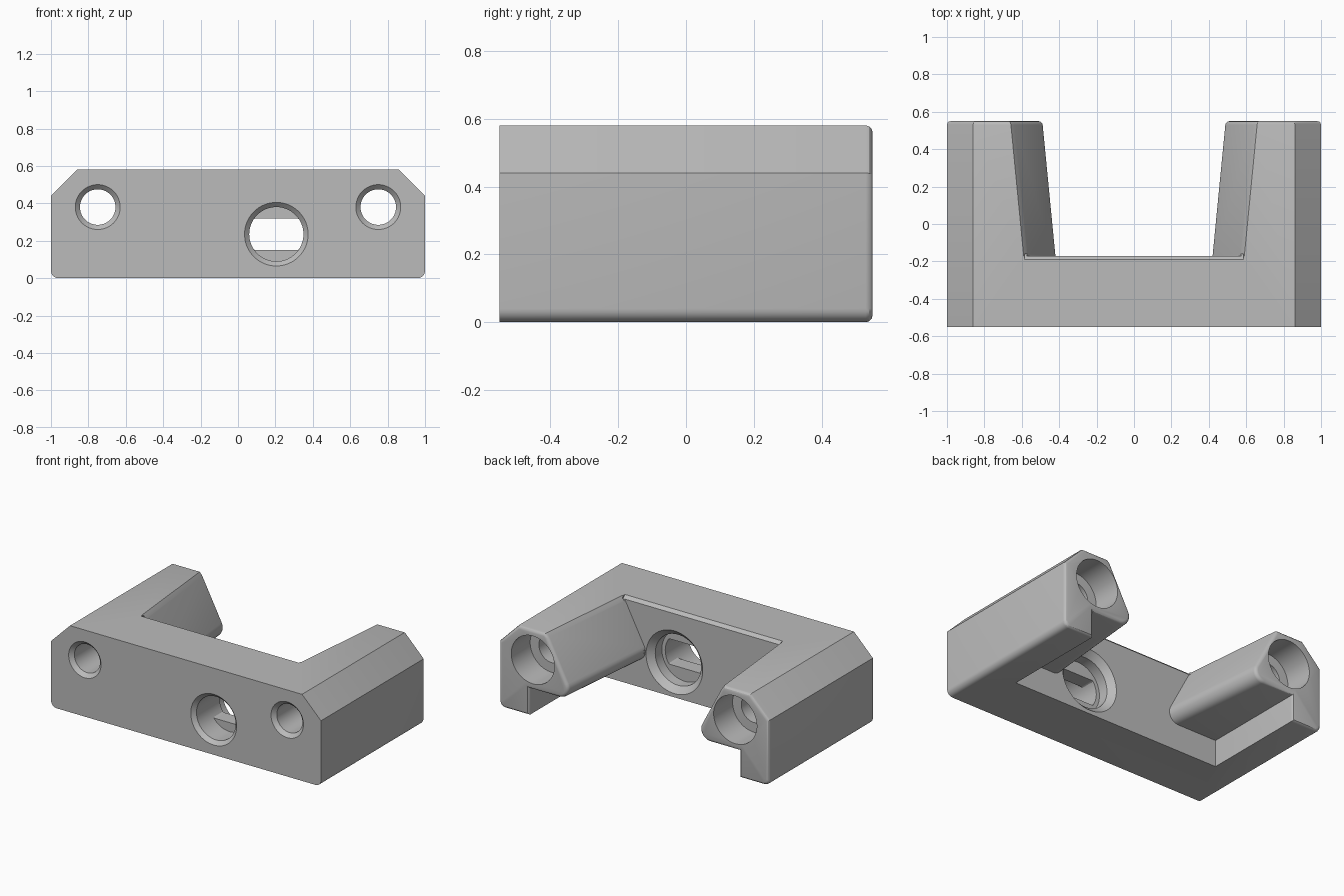
import bpy, bmesh
from math import sin, cos, pi, radians

cube = bpy.data.objects.get("Cube")
if cube:
    bpy.data.objects.remove(cube, do_unlink=True)

FRONT, BACK, INNER, TOP = -0.55, 0.55, -0.17, 0.58

grey = bpy.data.materials.new("plain_grey")
grey.use_nodes = True
grey.diffuse_color = (0.5, 0.5, 0.5, 1)
grey.node_tree.nodes["Principled BSDF"].inputs["Base Color"].default_value = (0.5, 0.5, 0.5, 1)


def loft(name, sections):
    """Closed solid through (ring of x,z points, y) sections."""
    bm = bmesh.new()
    rings = [[bm.verts.new((x, y, z)) for x, z in ring] for ring, y in sections]
    n = len(rings[0])
    for a, b in zip(rings, rings[1:]):
        for i in range(n):
            j = (i + 1) % n
            bm.faces.new((a[i], a[j], b[j], b[i]))
    bm.faces.new(rings[0][::-1])
    bm.faces.new(rings[-1])
    bmesh.ops.remove_doubles(bm, verts=bm.verts[:], dist=1e-5)
    bmesh.ops.recalc_face_normals(bm, faces=bm.faces[:])
    mesh = bpy.data.meshes.new(name)
    bm.to_mesh(mesh)
    bm.free()
    mesh.materials.append(grey)
    obj = bpy.data.objects.new(name, mesh)
    bpy.context.collection.objects.link(obj)
    return obj


def cut(body, cutter):
    """Subtract the cutter for good, then discard it."""
    cutter.hide_render = True
    mod = body.modifiers.new("cut", "BOOLEAN")
    mod.operation, mod.solver, mod.object = "DIFFERENCE", "EXACT", cutter
    bpy.context.view_layer.objects.active = body
    bpy.ops.object.modifier_apply(modifier=mod.name)
    bpy.data.objects.remove(cutter, do_unlink=True)


def arc(cx, cz, r, start, end, steps):
    angles = [radians(start + (end - start) * i / steps) for i in range(steps + 1)]
    return [(cx + r * cos(a), cz + r * sin(a)) for a in angles]


def mirrored(half):
    return half + [(-x, z) for x, z in reversed(half)]


def circle(cx, cz, r, flat=1.0, n=64):
    """Circle ring, optionally flattened above and below."""
    angles = [2 * pi * i / n for i in range(n)]
    return [(cx + r * cos(a), cz + max(-flat, min(flat, r * sin(a)))) for a in angles]


# Outer block: rounded lower edges, chamfered upper edges
outline = mirrored(arc(0.96, 0.04, 0.04, -90, 0, 6) + [(1, 0.44), (0.86, TOP)])
body = loft("bracket_body", [(outline, FRONT), (outline, BACK)])


# Pocket between the arms, tapering along the depth
def pocket_ring(y):
    shift = 0.07 * (y - BACK) / (BACK - INNER)
    nose = arc(0.56, 0.25, 0.07, 270, 152, 10) + [(0.641, 0.555), (0.66, TOP), (0.66, 0.7)]
    return mirrored([(0.78, -0.1), (0.78, 0.18)] + [(x + shift, z) for x, z in nose])


cut(body, loft("pocket_cutter", [(pocket_ring(y), y) for y in (INNER, 0.6)]))

# Chamfer along the inner top edge of the front bar
cut(body, loft("chamfer_cutter", [
    (mirrored([(0.585, z), (0.585, 0.7)]), y) for y, z in ((-0.2, 0.59), (-0.16, 0.55))]))

# Rounded rims on the arm ends
bm = bmesh.new()
bm.from_mesh(body.data)
rims = [e for e in bm.edges
        if all(abs(v.co.y - BACK) < 1e-4 for v in e.verts) and e.calc_face_angle(0) > 0.5]
bmesh.ops.bevel(bm, geom=rims, offset=0.02, offset_type="OFFSET", segments=3,
                profile=0.5, affect="EDGES", clamp_overlap=True)
bm.to_mesh(body.data)
bm.free()

# Stepped bolt holes through both arms
bolt_steps = [(0.145, -0.575), (0.095, -0.525), (0.095, 0.35), (0.16, 0.35), (0.16, 0.6)]
for side in (-1, 1):
    cut(body, loft("bolt_cutter", [(circle(side * 0.75, 0.38, r), y) for r, y in bolt_steps]))

# Large bore through the bar, with a flat-sided wall in the middle
bore_steps = [(0.195, -0.575, 1), (0.145, -0.525, 1), (0.145, -0.38, 1), (0.145, -0.38, 0.085),
              (0.145, -0.28, 0.085), (0.17, -0.28, 1), (0.17, -0.21, 1), (0.22, -0.16, 1)]
cut(body, loft("bore_cutter", [(circle(0.205, 0.235, r, flat), y) for r, y, flat in bore_steps]))

# Smooth the curves, keep the edges crisp
bpy.ops.object.select_all(action="DESELECT")
body.select_set(True)
bpy.context.view_layer.objects.active = body
bpy.ops.object.shade_smooth_by_angle(angle=radians(30))
